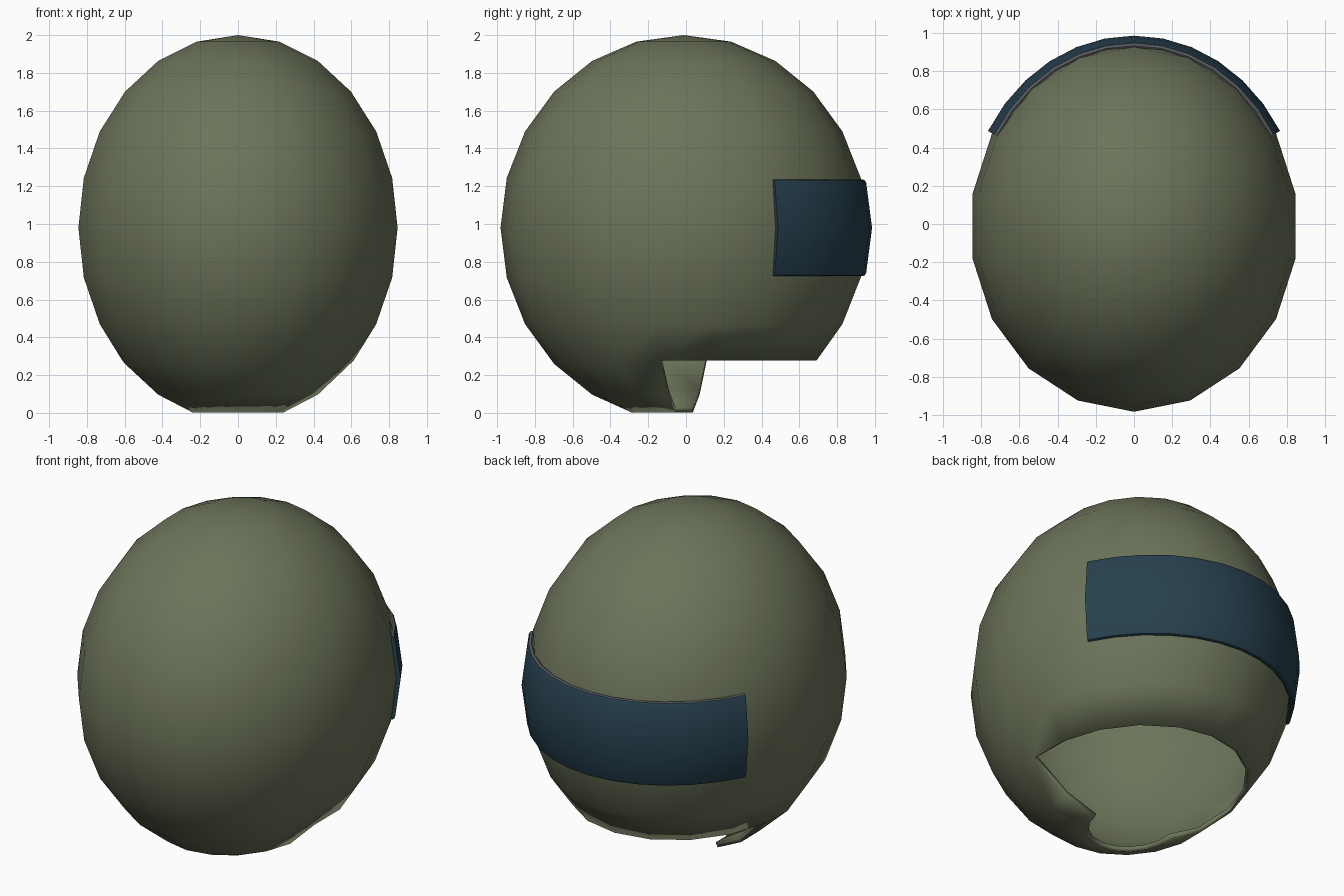
import bpy, bmesh
from math import sin, cos, radians

if "Cube" in bpy.data.objects:
    bpy.data.objects.remove(bpy.data.objects["Cube"])

CY, CZ = -0.012, 0.98            # centre of the dome
RX, RY, RZ = 0.858, 0.97, 1.02   # dome radii


def material(name, rgb):
    m = bpy.data.materials.new(name)
    m.diffuse_color = (*rgb, 1)
    m.use_nodes = True
    m.node_tree.nodes["Principled BSDF"].inputs["Base Color"].default_value = m.diffuse_color
    return m


def finish(bm, name, mats, angle):
    bmesh.ops.recalc_face_normals(bm, faces=bm.faces)
    me = bpy.data.meshes.new(name)
    bm.to_mesh(me)
    bm.free()
    ob = bpy.data.objects.new(name, me)
    bpy.context.collection.objects.link(ob)
    for m in mats:
        me.materials.append(m)
    bpy.ops.object.select_all(action='DESELECT')
    ob.select_set(True)
    bpy.context.view_layer.objects.active = ob
    bpy.ops.object.shade_smooth_by_angle(angle=radians(angle))
    return ob


olive = material("olive", (0.15, 0.175, 0.102))
navy = material("dark_blue", (0.020, 0.052, 0.078))
grey = material("rim_grey", (0.105, 0.11, 0.115))

# Helmet shell: 18-sided dome, open underneath, neck opening at the back
bm = bmesh.new()
N = 18
rings = []
for lat in range(-75, 90, 15):
    ring = []
    for i in range(N):
        lon = -10 + 20 * i
        la = lat
        if lat == -45 and i <= 9:
            la = -43.5           # raised edge of the neck opening
        if lat == -75:
            la = -73.5
        c, s = cos(radians(la)), sin(radians(la))
        ring.append(bm.verts.new((RX * c * cos(radians(lon)),
                                  CY + RY * c * sin(radians(lon)), CZ + RZ * s)))
    rings.append(ring)
for k in range(len(rings) - 1):
    for i in range(N):
        if k < 2 and i < 9:
            continue             # faces left out for the neck opening
        j = (i + 1) % N
        bm.faces.new((rings[k][i], rings[k][j], rings[k + 1][j], rings[k + 1][i]))
top = bm.verts.new((0, CY, CZ + RZ))
for i in range(N):
    bm.faces.new((rings[-1][i], rings[-1][(i + 1) % N], top))
bmesh.ops.delete(bm, geom=[v for v in bm.verts if not v.link_faces], context='VERTS')
shell = finish(bm, "helmet_shell", [olive], 40)
wall = shell.modifiers.new("wall", 'SOLIDIFY')
wall.thickness = 0.03
wall.offset = -1

# Visor: bowed cross-section (radius, height) swept around the back of the dome
half = [(0.997, 0), (0.966, 0.238), (0.958, 0.252), (0.945, 0.256), (0.936, 0.250), (0.965, 0)]
profile = half + [(d, -z) for d, z in reversed(half[1:-1])]
bm = bmesh.new()
sections = []
for i in range(13):
    a = radians(30 + 10 * i)
    sections.append([bm.verts.new(((d - 0.115) * cos(a), CY + d * sin(a), CZ + z))
                     for d, z in profile])
P = len(profile)
for s0, s1 in zip(sections, sections[1:]):
    for p in range(P):
        q = (p + 1) % P
        f = bm.faces.new((s0[p], s0[q], s1[q], s1[p]))
        if p in (2, 3):          # upper rim
            f.material_index = 1
bm.faces.new(sections[0])
bm.faces.new(sections[-1])
finish(bm, "visor", [navy, grey], 35)
